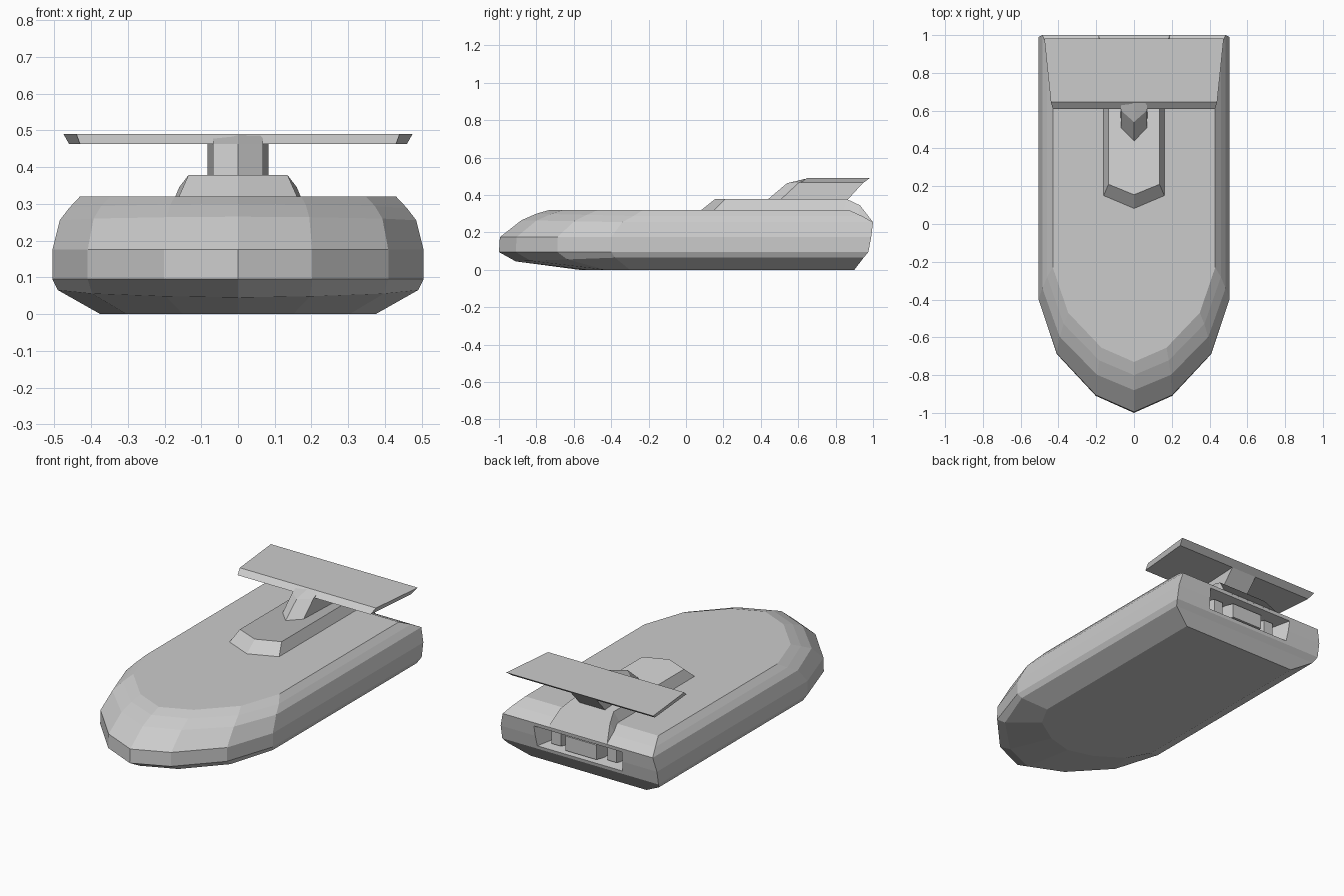
import bpy, bmesh

default = bpy.data.objects.get("Cube")
if default:
    bpy.data.objects.remove(default)

grey = bpy.data.materials.new("plain_grey")
grey.use_nodes = True
COLOUR = (0.6, 0.6, 0.6, 1)
grey.diffuse_color = COLOUR
grey.node_tree.nodes["Principled BSDF"].inputs["Base Color"].default_value = COLOUR


def loft(name, rings):
    """Skin a stack of matching closed rings and cap both ends."""
    bm = bmesh.new()
    loops = [[bm.verts.new(p) for p in ring] for ring in rings]
    for low, high in zip(loops, loops[1:]):
        for i in range(len(low)):
            j = (i + 1) % len(low)
            bm.faces.new((low[i], low[j], high[j], high[i]))
    bm.faces.new(loops[0][::-1])
    bm.faces.new(loops[-1])
    bmesh.ops.recalc_face_normals(bm, faces=bm.faces)
    mesh = bpy.data.meshes.new(name)
    bm.to_mesh(mesh)
    bm.free()
    obj = bpy.data.objects.new(name, mesh)
    bpy.context.collection.objects.link(obj)
    mesh.materials.append(grey)
    return obj


def mirrored(half):
    """Close a ring from its +x half; points on the centre line are shared."""
    return half + [(-x, y, z) for x, y, z in reversed(half) if x > 0]


def hull_ring(width, side_z, shoulder, tip, tip_z, rear):
    nose = ((1, 0), (0.81, 0.48), (0.4, 0.85), (0, 1))
    half = [(width, rear, side_z)]
    for across, along in nose:
        half.append((width * across, shoulder + (tip - shoulder) * along,
                     side_z + (tip_z - side_z) * along))
    return mirrored(half)


# Hull: plan outlines stacked from the flat bottom to the deck
hull = loft("hull", [hull_ring(*r) for r in (
    (0.375, 0, -0.3, -0.57, 0, 0.9),
    (0.49, 0.065, -0.38, -0.91, 0.045, 0.95),
    (0.505, 0.095, -0.4, -1, 0.095, 0.975),
    (0.505, 0.175, -0.4, -0.995, 0.175, 0.99),
    (0.485, 0.255, -0.34, -0.88, 0.265, 1),
    (0.46, 0.288, -0.28, -0.8, 0.3, 0.94),
    (0.43, 0.32, -0.23, -0.73, 0.32, 0.87))])


def rear_slab(x, y, low, high):
    return [(-x, y, low), (x, y, low), (x, y, high), (-x, y, high)]


# Stern recess with tapered walls
cutter = loft("recess_cutter", [rear_slab(0.23, 0.88, 0.13, 0.215),
                                rear_slab(0.3, 1.03, 0.105, 0.24)])
cutter.hide_render = True
cutter.hide_viewport = True
cut = hull.modifiers.new("recess", "BOOLEAN")
cut.object = cutter
cut.solver = "EXACT"

# Thruster blocks inside the recess
loft("centre_thruster", [rear_slab(0.12, 0.87, 0.12, 0.225),
                         rear_slab(0.1, 0.97, 0.13, 0.215)])
for side, name in ((1, "left"), (-1, "right")):
    block = loft(name + "_thruster", [rear_slab(0.04, 0.87, 0.12, 0.225),
                                      rear_slab(0.03, 0.94, 0.13, 0.215)])
    block.location.x = side * 0.18


# Raised spine: pointed front, flared sloping tail
def spine_ring(front, tip, w, z, tail):
    return mirrored([(0, tip, z), (w, front, z)] + tail)


loft("spine", [
    spine_ring(0.14, 0.07, 0.165, 0.31, [(0.165, 0.84, 0.31), (0.185, 0.92, 0.285), (0.19, 1, 0.25)]),
    spine_ring(0.21, 0.155, 0.135, 0.378, [(0.135, 0.86, 0.378), (0.16, 0.93, 0.345), (0.19, 1, 0.255)])])

# Pylon: swept wedge leaning back to the wing
loft("wing_pylon", [
    mirrored([(0, 0.43, 0.37), (0.068, 0.5, 0.37), (0.083, 0.86, 0.37)]),
    mirrored([(0, 0.54, 0.463), (0.068, 0.6, 0.463), (0.083, 0.945, 0.463)]),
    mirrored([(0, 0.645, 0.488), (0.068, 0.65, 0.488), (0.083, 0.97, 0.488)])])

# Wing: thin plate with bevelled edges, wider at the trailing edge
loft("rear_wing", [
    mirrored([(0.43, 0.61, 0.463), (0.46, 0.945, 0.463)]),
    mirrored([(0.44, 0.645, 0.49), (0.475, 0.982, 0.49)])])
